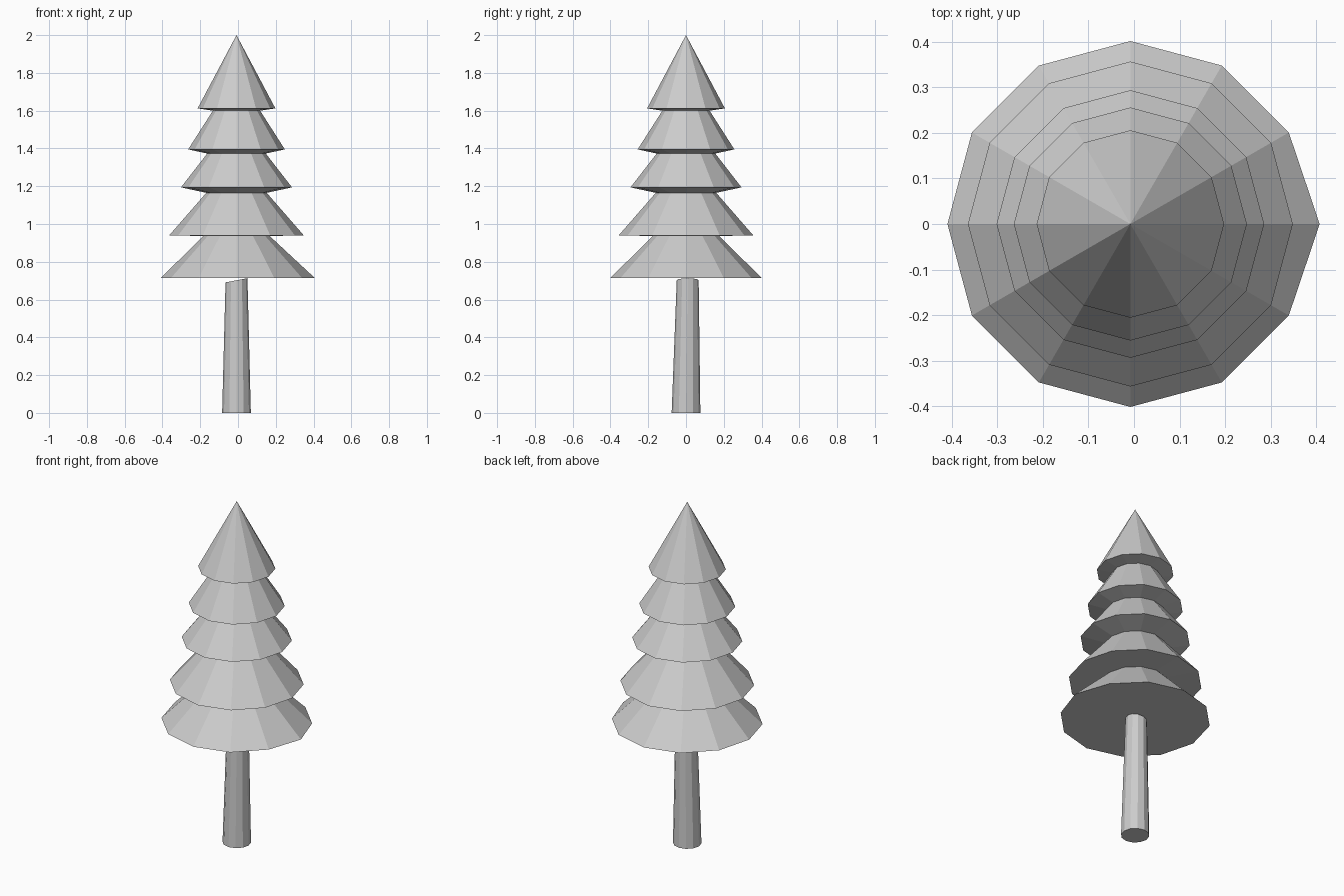
import bpy, bmesh, math

if "Cube" in bpy.data.objects:
    bpy.data.objects.remove(bpy.data.objects["Cube"])

CX = -0.008  # the tree axis sits slightly left of centre
SIDES = 12


def loft(name, rings, cap_start=True, cap_end=True, tilt=0.0):
    """Flat-faced loft through rings of (radius, z, x, y); radius 0 is a point."""
    bm = bmesh.new()
    loops = []
    for r, z, x, y in rings:
        if r == 0:
            loops.append([bm.verts.new((x, y, z))])
            continue
        t = tilt if z > 0 else 0
        loops.append([bm.verts.new((x + r * math.cos(a), y + r * math.sin(a),
                                    z + t * math.cos(a)))
                      for a in (2 * math.pi * i / SIDES for i in range(SIDES))])
    for lo, hi in zip(loops, loops[1:]):
        for i in range(SIDES):
            j = (i + 1) % SIDES
            if len(hi) == 1:
                bm.faces.new((lo[i], lo[j], hi[0]))
            else:
                bm.faces.new((lo[i], lo[j], hi[j], hi[i]))
    if cap_start:
        bm.faces.new(loops[0][::-1])
    if cap_end and len(loops[-1]) > 1:
        bm.faces.new(loops[-1])
    bmesh.ops.recalc_face_normals(bm, faces=bm.faces)
    # the lowest rim reaches out a little further on the right
    if name == "foliage":
        loops[0][0].co.x += 0.014
    mesh = bpy.data.meshes.new(name)
    bm.to_mesh(mesh)
    bm.free()
    obj = bpy.data.objects.new(name, mesh)
    bpy.context.collection.objects.link(obj)
    return obj


# Foliage: five skirts, each rim tucking in to the neck of the skirt below
profile = [(0.402, 0.713), (0.175, 0.937),
           (0.357, 0.939), (0.160, 1.165),
           (0.294, 1.194), (0.155, 1.373),
           (0.256, 1.395), (0.125, 1.600),
           (0.206, 1.612), (0, 2.0)]
loft("foliage", [(r, z, CX, 0) for r, z in profile])

# Trunk: tapered, slightly leaning, with an uneven top against the foliage
loft("trunk", [(0.076, 0, CX, 0), (0.058, 0.702, CX, 0.009)],
     cap_end=False, tilt=0.011)
